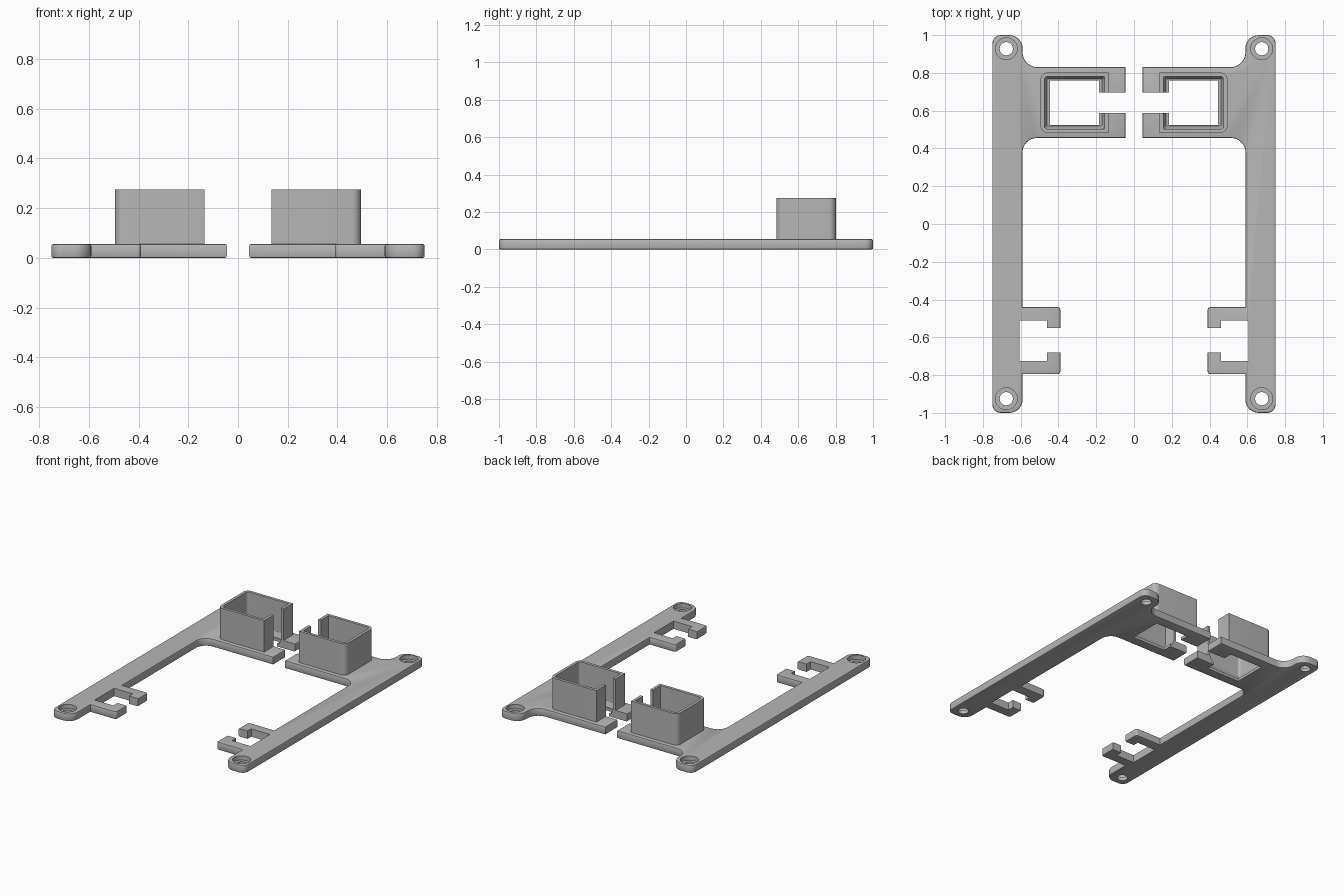
import bpy, bmesh, math
from mathutils import Vector

if "Cube" in bpy.data.objects:
    bpy.data.objects.remove(bpy.data.objects["Cube"])

grey = bpy.data.materials.new("plain grey")
grey.use_nodes = True
colour = (0.47, 0.47, 0.47, 1)
grey.diffuse_color = colour
grey.node_tree.nodes["Principled BSDF"].inputs["Base Color"].default_value = colour

THICK, TOP = 0.055, 0.275


def outline(corners, steps=8):
    """Right-angled outline; each corner is (x, y) or (x, y, radius)."""
    pts, n = [], len(corners)
    for i, c in enumerate(corners):
        p = Vector(c[:2])
        r = c[2] if len(c) > 2 else 0
        if not r:
            pts.append(p)
            continue
        d1 = (Vector(corners[i - 1][:2]) - p).normalized()
        d2 = (Vector(corners[(i + 1) % n][:2]) - p).normalized()
        for k in range(steps + 1):
            t = math.pi / 2 * k / steps
            pts.append(p + r * (d1 + d2 - d2 * math.cos(t) - d1 * math.sin(t)))
    return pts


def rect(x0, y0, x1, y1, r=0):
    return outline([(x0, y0, r), (x1, y0, r), (x1, y1, r), (x0, y1, r)])


def circle(x, y, r, n=32):
    return [Vector((x + r * math.cos(math.tau * k / n), y + r * math.sin(math.tau * k / n)))
            for k in range(n)]


def prism(name, low, z0, z1, high=None, rim=0):
    """Solid between two matching loops, with optional rounded rims."""
    bm = bmesh.new()
    a = [bm.verts.new((p.x, p.y, z0)) for p in low]
    b = [bm.verts.new((p.x, p.y, z1)) for p in (high or low)]
    caps = [bm.faces.new(a), bm.faces.new(b)]
    for i in range(len(a)):
        j = (i + 1) % len(a)
        bm.faces.new((a[i], a[j], b[j], b[i]))
    bmesh.ops.recalc_face_normals(bm, faces=bm.faces)
    if rim:
        edges = list({e for f in caps for e in f.edges})
        bmesh.ops.bevel(bm, geom=edges, offset=rim, segments=2, profile=0.5, affect='EDGES')
    mesh = bpy.data.meshes.new(name)
    bm.to_mesh(mesh)
    bm.free()
    mesh.materials.append(grey)
    obj = bpy.data.objects.new(name, mesh)
    bpy.context.collection.objects.link(obj)
    return obj


def activate(obj):
    bpy.ops.object.select_all(action='DESELECT')
    obj.select_set(True)
    bpy.context.view_layer.objects.active = obj


def cut(obj, cutter):
    cutter.hide_render = True
    mod = obj.modifiers.new("cut", 'BOOLEAN')
    mod.operation, mod.solver, mod.object = 'DIFFERENCE', 'EXACT', cutter
    activate(obj)
    bpy.ops.object.modifier_apply(modifier=mod.name)
    bpy.data.objects.remove(cutter)


def finish(obj):
    """Mirror to the other side and smooth the rounded faces."""
    mod = obj.modifiers.new("other side", 'MIRROR')
    mod.use_mirror_merge = False
    activate(obj)
    bpy.ops.object.modifier_apply(modifier=mod.name)
    bpy.ops.object.shade_smooth_by_angle(angle=math.radians(30))


# Flat rail with its wide tab and clip outline
plate = prism("rail_plates", outline([
    (0.75, -1, 0.045), (0.75, 1, 0.045), (0.59, 1, 0.07), (0.59, 0.83, 0.08),
    (0.045, 0.83), (0.045, 0.455), (0.59, 0.455, 0.075),
    (0.59, -0.44), (0.39, -0.44, 0.015), (0.39, -0.795, 0.015),
    (0.59, -0.795), (0.59, -1, 0.07)]), 0, THICK, rim=0.007)

# Counterbored screw holes
for y in (0.928, -0.925):
    cut(plate, prism("screw_hole", circle(0.676, y, 0.035), -0.1, 0.1))
    cut(plate, prism("counterbore", circle(0.676, y, 0.058), 0.025, 0.1))

# Clip opening with a narrow mouth
cut(plate, prism("clip_opening", outline([
    (0.3, -0.68), (0.46, -0.68), (0.46, -0.725), (0.605, -0.725),
    (0.605, -0.51), (0.46, -0.51), (0.46, -0.55), (0.3, -0.55)]), -0.1, 0.1))

# Sloped recess under the housing, then the window and its slot
cut(plate, prism("recess", rect(0.17, 0.518, 0.46, 0.767, 0.006), 0.02, THICK + 0.001,
                 rect(0.155, 0.503, 0.475, 0.782, 0.018)))
cut(plate, prism("window", outline([
    (-0.02, 0.588), (0.185, 0.588), (0.185, 0.525), (0.445, 0.525),
    (0.445, 0.76), (0.185, 0.76), (0.185, 0.697), (-0.02, 0.697)]), -0.1, 0.1))
finish(plate)

# Upright housing walls, open toward the middle
housing = prism("housings", outline([
    (0.135, 0.588), (0.135, 0.483), (0.495, 0.483, 0.038), (0.495, 0.802, 0.038),
    (0.135, 0.802), (0.135, 0.697), (0.155, 0.697), (0.155, 0.782),
    (0.475, 0.782, 0.018), (0.475, 0.503, 0.018), (0.155, 0.503), (0.155, 0.588)]),
    THICK - 0.001, TOP)
finish(housing)
